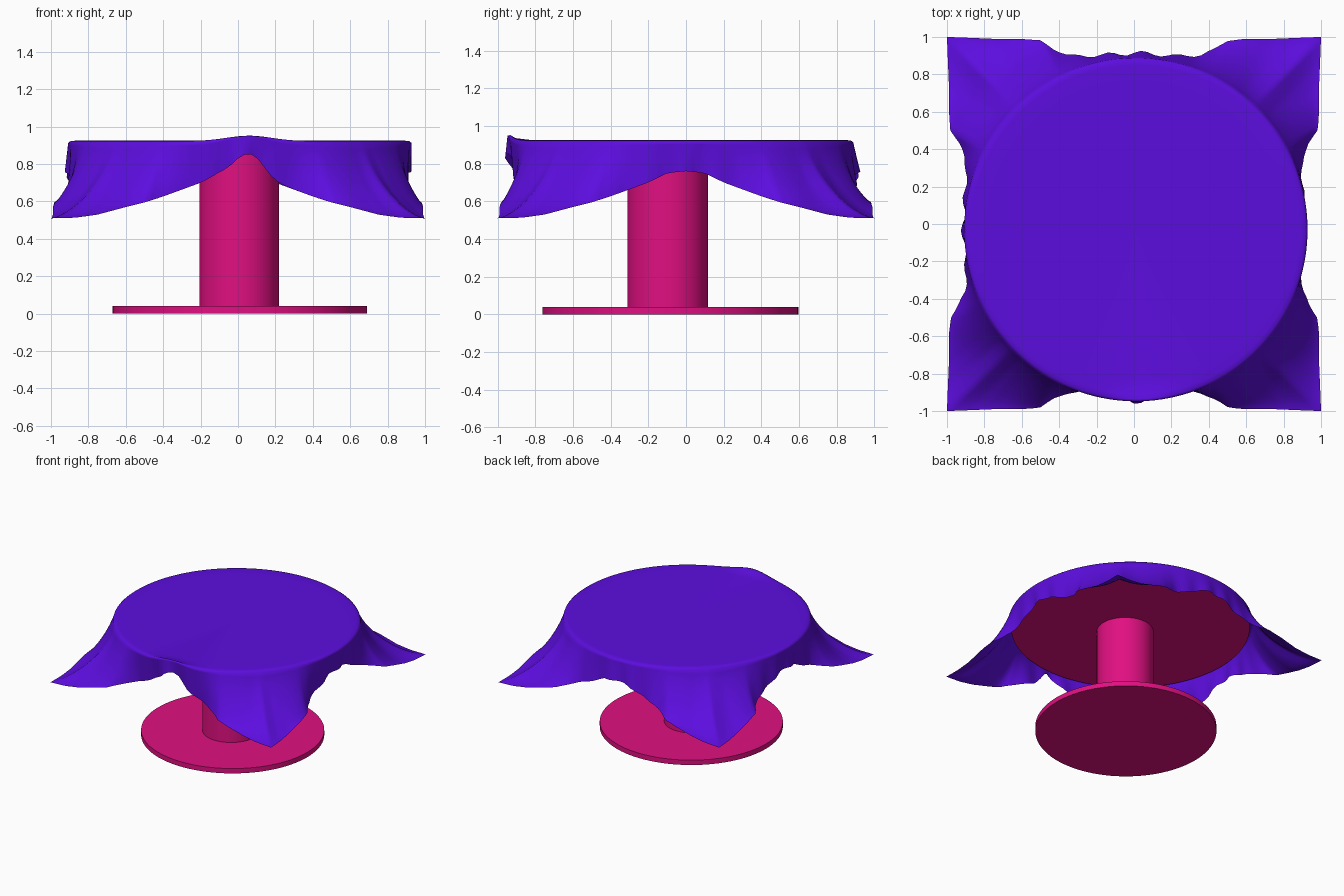
import bpy, bmesh, math
from mathutils import Vector

if "Cube" in bpy.data.objects:
    bpy.data.objects.remove(bpy.data.objects["Cube"])


def material(name, rgb):
    m = bpy.data.materials.new(name)
    m.diffuse_color = (*rgb, 1)
    m.use_nodes = True
    m.node_tree.nodes["Principled BSDF"].inputs["Base Color"].default_value = m.diffuse_color
    return m


PINK = material("pink", (0.75, 0.005, 0.22))
PURPLE = material("purple", (0.107, 0.004, 0.73))


def disc(name, x, y, radius, z0, z1):
    bpy.ops.mesh.primitive_cylinder_add(vertices=96, radius=radius, depth=z1 - z0,
                                        location=(x, y, (z0 + z1) / 2))
    ob = bpy.context.object
    ob.name = name
    ob.data.materials.append(PINK)
    bpy.ops.object.shade_smooth_by_angle()


# Table: foot, column and round top
disc("base_plate", 0.01, -0.083, 0.68, 0, 0.04)
disc("column", 0.006, -0.097, 0.213, 0.04, 0.875)
disc("table_top", 0.01, -0.03, 0.895, 0.87, 0.912)

# Hem of half a cloth side, middle to corner: along, outward, height
HEM = [(0, .915, .76), (.1, .91, .75), (.2, .90, .70), (.35, .90, .645), (.42, .93, .62),
       (.5, .98, .595), (.6, .99, .57), (.75, .99, .53), (.87, .995, .513), (1, 1, .51)]
CENTRE = Vector((0.01, -0.03, 0))
PER_SIDE, RINGS, RIM, TOP = 56, 16, 0.918, 0.925


def hem_point(i):
    side, u = i // PER_SIDE, -1 + 2 * (i % PER_SIDE) / PER_SIDE
    a = abs(u)
    for p, q in zip(HEM, HEM[1:]):
        if a <= q[0]:
            f = (a - p[0]) / (q[0] - p[0])
            out, z = (p[j] + f * (q[j] - p[j]) for j in (1, 2))
            break
    # loose pleats, strongest near the middle of each side
    out += 0.014 * math.sin(34 * u + side) * max(0, 1 - a / 0.6)
    x, y = u, out
    for _ in range(side):
        x, y = y, -x
    if side == 2:  # front hem is caught up near the middle
        z += 0.10 * math.exp(-((x - 0.06) / 0.1) ** 2)
        y -= 0.035 * math.exp(-((x - 0.03) / 0.12) ** 2)
    return Vector((x, y, z))


# Tablecloth: flat top, rounded rim, then drape to the hem
bm = bmesh.new()
count = 4 * PER_SIDE
rings = [[] for _ in range(RINGS + 4)]
for i in range(count):
    hem = hem_point(i)
    d = Vector((hem.x - CENTRE.x, hem.y - CENTRE.y, 0))
    reach = d.length
    d.normalize()
    lift = 0.0
    if d.y < 0:
        lift = 0.036 * math.exp(-((d.x * 0.92 - 0.05) / 0.17) ** 2)
    rim_profile = [(0.80, TOP, 0), (0.88, TOP, .3), (0.905, TOP - .002, .8), (RIM, TOP - .012, 1)]
    for j, (r, z, k) in enumerate(rim_profile):
        p = CENTRE + d * r
        rings[j].append(bm.verts.new((p.x, p.y, z + lift * k)))
    z0 = TOP - 0.012 + lift
    flare = min(1, max(0, (reach - 0.95) / 0.35))
    for j in range(1, RINGS + 1):
        t = j / RINGS
        r = RIM + (reach - RIM) * t ** (1 + 0.25 * flare)
        r -= 0.015 * flare * math.sin(math.pi * t)
        drop = 1 - (1 - t) ** (1 + 0.45 * flare)
        p = CENTRE + d * r
        rings[j + 3].append(bm.verts.new((p.x, p.y, z0 + (hem.z - z0) * drop)))
mid = bm.verts.new((CENTRE.x, CENTRE.y, TOP))
for i in range(count):
    n = (i + 1) % count
    bm.faces.new((mid, rings[0][i], rings[0][n]))
    for a, b in zip(rings, rings[1:]):
        bm.faces.new((a[i], b[i], b[n], a[n]))
bmesh.ops.recalc_face_normals(bm, faces=bm.faces)
mid.normal_update()
if mid.normal.z < 0:
    bmesh.ops.reverse_faces(bm, faces=bm.faces)
mesh = bpy.data.meshes.new("tablecloth")
bm.to_mesh(mesh)
bm.free()
cloth = bpy.data.objects.new("tablecloth", mesh)
bpy.context.collection.objects.link(cloth)
mesh.materials.append(PURPLE)
mesh.polygons.foreach_set("use_smooth", [True] * len(mesh.polygons))
